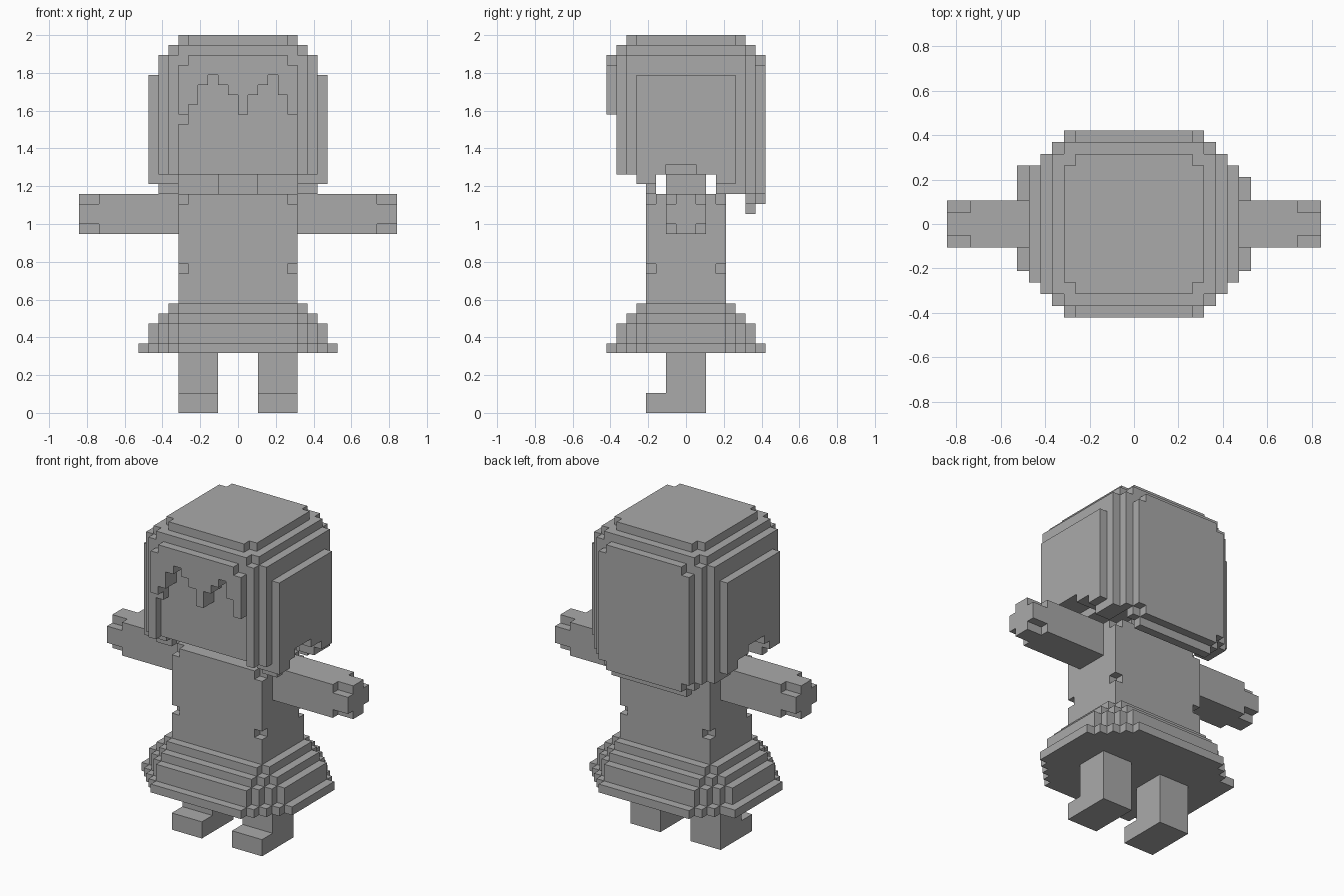
import bpy, bmesh

if "Cube" in bpy.data.objects:
    bpy.data.objects.remove(bpy.data.objects["Cube"])

U = 2 / 38  # one block of the grid


def box(x0, x1, y0, y1, z0, z1):
    return {(x, y, z) for x in range(x0, x1) for y in range(y0, y1) for z in range(z0, z1)}


def centred(x, y, z0, z1):
    return box(-x, x, -y, y, z0, z1)


def flip(cells):
    return {(-1 - x, y, z) for x, y, z in cells}


def both(cells):
    return cells | flip(cells)


parts = {}

# Legs with forward feet
leg = box(2, 6, -2, 2, 0, 6) | box(2, 6, -4, -2, 0, 2)
parts["right_leg"] = leg
parts["left_leg"] = flip(leg)

# Stepped skirt, each tier with staircase corners
skirt = box(-10, -9, 4, 5, 6, 7)
for x, y, z0, z1 in [(10, 8, 6, 7), (9, 7, 7, 9), (8, 6, 9, 10), (7, 5, 10, 11)]:
    for k in range(x - 5):
        skirt |= centred(x - k, 4 + k, z0, z1)
parts["skirt"] = skirt

# Torso with nicked corners at waist and shoulders
torso = centred(6, 4, 11, 22)
for z in (14, 21):
    for y in (-4, 3):
        torso -= both(box(5, 6, y, y + 1, z, z + 1))
parts["torso"] = torso

# Arms, with hands trimmed along the long edges
arm = box(6, 14, -2, 2, 18, 22) | box(14, 16, -1, 1, 18, 22) | box(14, 16, -2, 2, 19, 21)
parts["right_arm"] = arm
parts["left_arm"] = flip(arm)

# Neck and face
parts["neck"] = centred(2, 2, 22, 24)
parts["head"] = box(-6, 6, -6, 6, 24, 35) - both(box(5, 6, -6, -5, 24, 25))

# Hair: rounded shell in nested slabs
hair = centred(6, 5, 24, 38) | centred(5, 6, 24, 38)
hair |= centred(7, 6, 24, 37) | centred(6, 7, 34, 37)
hair |= centred(8, 6, 24, 36) | centred(7, 7, 24, 36)
hair -= box(-6, 6, -7, -6, 24, 34)                       # opening for the face
hair |= box(-6, 6, -8, -7, 34, 35) | box(-5, 5, -8, -7, 35, 36)
hair |= both(box(6, 8, -5, 6, 23, 24) | box(6, 8, -4, 6, 22, 23) | box(6, 7, 6, 7, 22, 24))
hair |= both(box(8, 9, -5, 5, 23, 34))                   # side panels
hair -= both(box(6, 9, -3, 3, 22, 24) | box(6, 9, -2, 1, 24, 25))  # arch over shoulder
# Back panel
hair |= box(-6, 6, 6, 7, 21, 24) | box(-5, 5, 6, 7, 20, 21)
hair |= box(-6, 6, 7, 8, 22, 35) | box(-5, 5, 7, 8, 21, 36)
# Zigzag fringe
for i, z in enumerate([30, 31, 33, 34, 33, 32, 30, 32, 33, 34, 32, 30]):
    hair |= box(i - 6, i - 5, -8, -6, z, 35)
hair |= box(-6, -5, -7, -6, 29, 30)
parts["hair"] = hair
parts["head"] -= hair

# Turn cells into clean outer skins
grey = bpy.data.materials.new("plain grey")
grey.diffuse_color = (0.4, 0.4, 0.4, 1)
grey.use_nodes = True
grey.node_tree.nodes["Principled BSDF"].inputs["Base Color"].default_value = grey.diffuse_color
solid = set().union(*parts.values())


def build(name, cells):
    bm = bmesh.new()
    verts = {}
    for c in cells:
        for axis in range(3):
            for side in (0, 1):
                n = list(c)
                n[axis] += 2 * side - 1
                if tuple(n) in solid:
                    continue
                ring = []
                for a, b in ((0, 0), (1, 0), (1, 1), (0, 1)):
                    p = list(c)
                    p[axis] += side
                    p[(axis + 1) % 3] += a
                    p[(axis + 2) % 3] += b
                    p = tuple(p)
                    if p not in verts:
                        verts[p] = bm.verts.new([v * U for v in p])
                    ring.append(verts[p])
                bm.faces.new(ring if side else ring[::-1])
    bmesh.ops.dissolve_limit(bm, angle_limit=0.02, verts=bm.verts[:], edges=bm.edges[:])
    mesh = bpy.data.meshes.new(name)
    bm.to_mesh(mesh)
    bm.free()
    mesh.materials.append(grey)
    bpy.context.collection.objects.link(bpy.data.objects.new(name, mesh))


for name, cells in parts.items():
    build(name, cells)
